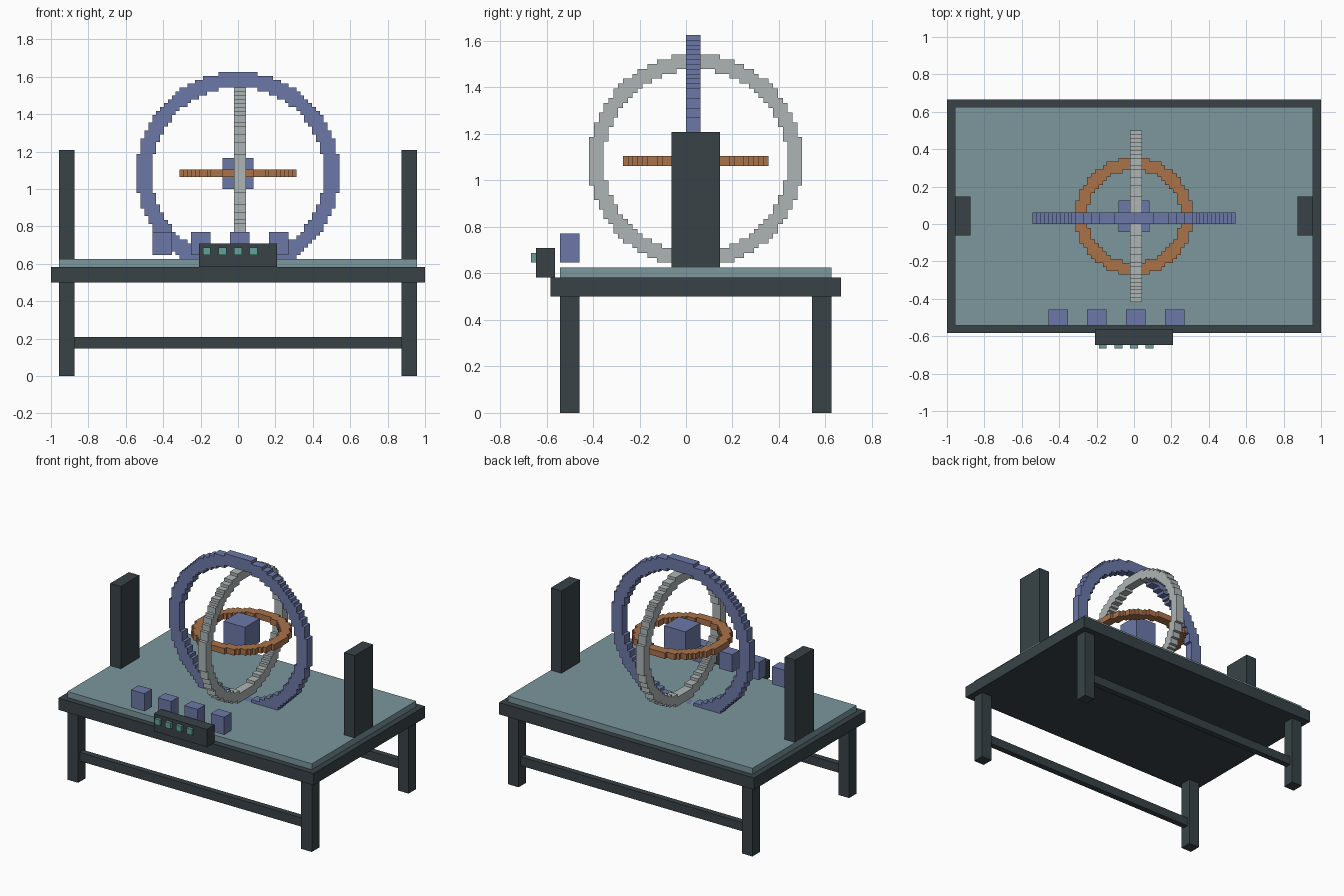
import bpy
import bmesh
from mathutils import Vector

if "Cube" in bpy.data.objects:
    bpy.data.objects.remove(bpy.data.objects["Cube"])

U = 1 / 48  # one grid step; all sizes below are in steps


def material(name, rgb):
    m = bpy.data.materials.new(name)
    m.diffuse_color = (*rgb, 1)
    m.use_nodes = True
    m.node_tree.nodes["Principled BSDF"].inputs["Base Color"].default_value = m.diffuse_color
    return m


DARK = material("dark_metal", (0.04, 0.055, 0.063))
TEAL = material("pale_teal", (0.20, 0.31, 0.34))
BLUE = material("blue", (0.15, 0.19, 0.39))
GREY = material("light_grey", (0.42, 0.46, 0.46))
COPPER = material("copper", (0.40, 0.17, 0.07))
GREEN = material("button_green", (0.12, 0.36, 0.32))


def finish(name, bm, mat):
    mesh = bpy.data.meshes.new(name)
    bm.to_mesh(mesh)
    bm.free()
    mesh.materials.append(mat)
    ob = bpy.data.objects.new(name, mesh)
    bpy.context.collection.objects.link(ob)
    return ob


def box(name, x, y, z, mat):
    """Box from (low, high) pairs in grid steps."""
    bm = bmesh.new()
    bmesh.ops.create_cube(bm, size=1)
    for v in bm.verts:
        v.co = Vector([U * (r[0] if c < 0 else r[1]) for c, r in zip(v.co, (x, y, z))])
    return finish(name, bm, mat)


def stepped_ring(name, axis, centre, outer, inner, low, high, mat):
    """Blocky ring around the given axis, from low to high along it."""
    a, b = [i for i in range(3) if i != axis]
    bm = bmesh.new()
    for i in range(-outer, outer):
        for j in range(-outer, outer):
            d2 = (i + 0.5) ** 2 + (j + 0.5) ** 2
            if inner ** 2 <= d2 <= outer ** 2:
                quad = []
                for di, dj in ((0, 0), (1, 0), (1, 1), (0, 1)):
                    p = [0, 0, 0]
                    p[axis], p[a], p[b] = low, centre[a] + i + di, centre[b] + j + dj
                    quad.append(bm.verts.new(Vector(p) * U))
                bm.faces.new(quad)
    bmesh.ops.remove_doubles(bm, verts=bm.verts[:], dist=U * 0.1)
    grown = bmesh.ops.extrude_face_region(bm, geom=bm.faces[:], use_keep_orig=True)
    push = Vector((0, 0, 0))
    push[axis] = (high - low) * U
    bmesh.ops.translate(bm, vec=push, verts=[g for g in grown["geom"] if isinstance(g, bmesh.types.BMVert)])
    bmesh.ops.recalc_face_normals(bm, faces=bm.faces[:])
    return finish(name, bm, mat)


# Table: frame, inset top, legs and long stretchers
box("table_frame", (-48, 48), (-28, 32), (24, 28), DARK)
box("table_top", (-46, 46), (-26, 30), (28, 30), TEAL)
for side, y in (("front", -26), ("back", 26)):
    for hand, x in (("left", -46), ("right", 42)):
        box(f"{side}_{hand}_leg", (x, x + 4), (y, y + 4), (0, 24), DARK)
    box(f"{side}_stretcher", (-42, 42), (y + 1, y + 3), (7, 10), DARK)

# Side posts
for hand, x in (("left", -46), ("right", 42)):
    box(f"{hand}_post", (x, x + 4), (-3, 7), (30, 58), DARK)

# Nested rings and core
C = (0, 2, 52)
stepped_ring("outer_ring", 1, C, 26, 22, 0, 3, BLUE)
stepped_ring("middle_ring", 0, C, 22, 19, -1, 2, GREY)
stepped_ring("inner_ring", 2, C, 15, 12, 51, 53, COPPER)
box("core", (-4, 4), (-2, 6), (48, 56), BLUE)

# Small blocks along the front edge
for n, x in enumerate((-22, -12, -2, 8), 1):
    box(f"front_block_{n}", (x, x + 5), (-26, -22), (31, 37), BLUE)

# Control panel with buttons
box("control_panel", (-10, 10), (-31, -27), (28, 34), DARK)
for n, x in enumerate((-9, -5, -1, 3), 1):
    box(f"button_{n}", (x, x + 2), (-32, -31), (31, 33), GREEN)
